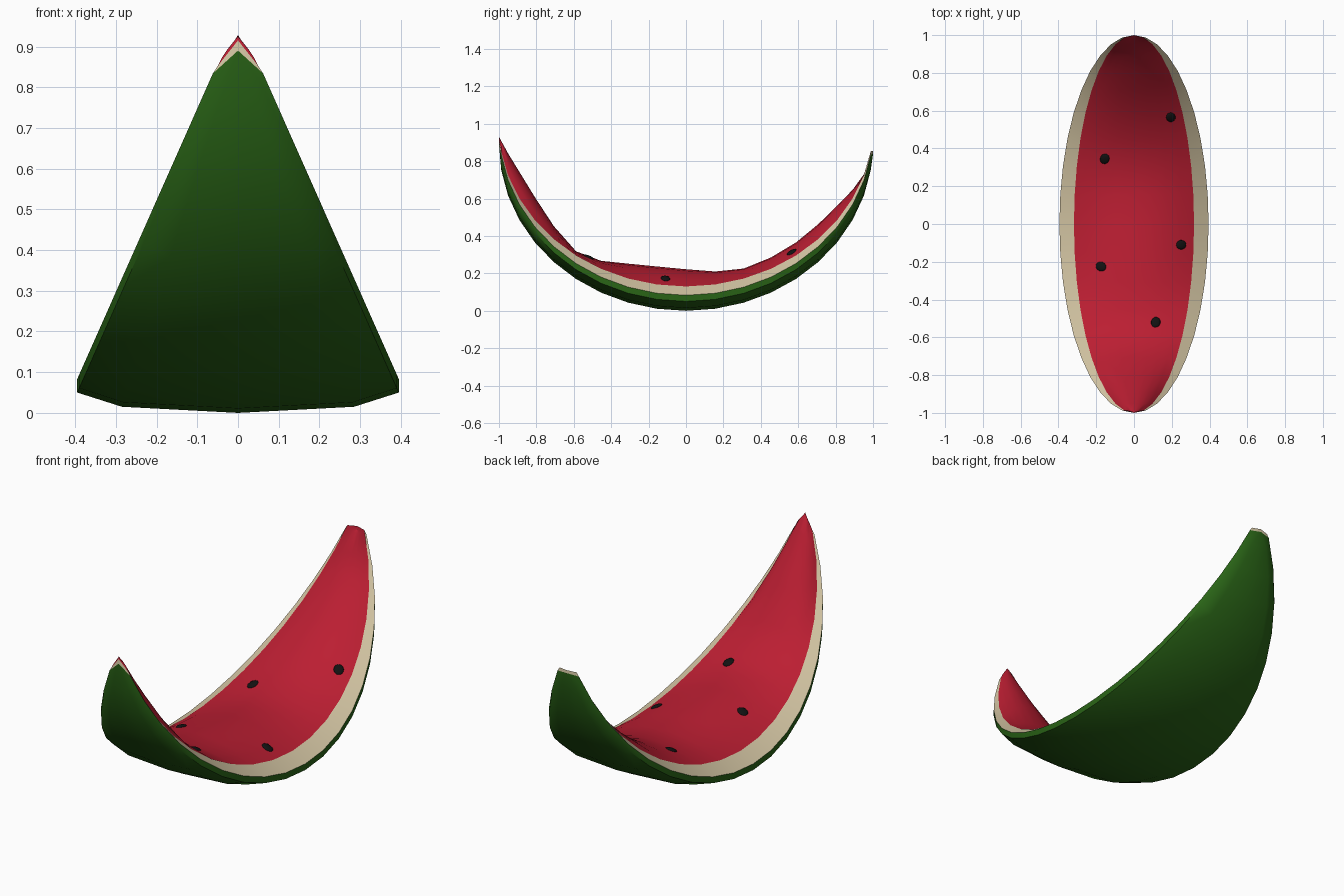
import bpy, bmesh, math
from mathutils import Vector, Matrix

if "Cube" in bpy.data.objects:
    bpy.data.objects.remove(bpy.data.objects["Cube"])

R_Z = 0.89          # height of the lengthwise arc
STATIONS = 20       # 9 degree steps from front tip to back tip

# height of the flesh ridge at every station, front to back (bitten, so uneven)
RIDGE = [.93, .908, .841, .743, .609, .453, .318, .267, .252, .237, .222,
         .21, .226, .285, .365, .463, .563, .647, .73, .825, .835]


def material(name, rgb):
    m = bpy.data.materials.new(name)
    m.diffuse_color = (*rgb, 1)
    m.use_nodes = True
    m.node_tree.nodes["Principled BSDF"].inputs["Base Color"].default_value = m.diffuse_color
    return m


def station(i):
    a = math.radians(-90 + 9 * i)
    c = max(math.cos(a), 0.0)
    return math.sin(a), c, R_Z * (1 - c)


def half_rind(i):
    y, c, z = station(i)
    if i in (0, STATIONS):
        z = 0.89 if i == 0 else 0.84
        return [(0, y, z)] * 4
    return [(x * c, y, z + dz) for x, dz in
            ((0, 0), (.285, .015), (.395, .05), (.395, .083))]


def flesh_edge(i):
    y, c, z = station(i)
    if i == 0:
        return (0, y, .915)
    if i == STATIONS:
        return (0, y, .856)
    return (.318 * c, y, z + .083 + .047 * math.sqrt(c))


def half_flesh(i):
    x, y, z = flesh_edge(i)
    return [(x * t, y, z + (RIDGE[i] - z) * (1 - t * t))
            for t in (0, .3, .55, .8, 1)]


def mirrored(half):
    return [(-x, y, z) for x, y, z in half[:0:-1]] + half


def loft(name, strips, mat, angle):
    """Skin each strip of cross-sections into one smooth shell."""
    bm = bmesh.new()
    for rows, flip in strips:
        vs = [[bm.verts.new(p) for p in row] for row in rows]
        for a, b in zip(vs, vs[1:]):
            for k in range(len(a) - 1):
                f = [a[k], a[k + 1], b[k + 1], b[k]]
                bm.faces.new(f[::-1] if flip else f)
    bmesh.ops.remove_doubles(bm, verts=bm.verts, dist=1e-4)
    finish(name, bm, mat, angle)


def finish(name, bm, mat, angle):
    me = bpy.data.meshes.new(name)
    bm.to_mesh(me)
    bm.free()
    ob = bpy.data.objects.new(name, me)
    bpy.context.collection.objects.link(ob)
    me.materials.append(mat)
    bpy.ops.object.select_all(action='DESELECT')
    ob.select_set(True)
    bpy.context.view_layer.objects.active = ob
    bpy.ops.object.shade_smooth_by_angle(angle=math.radians(angle))


green = material("rind_green", (.022, .125, .008))
cream = material("pith_cream", (.68, .58, .38))
red = material("flesh_red", (.5, .013, .032))
black = material("seed_black", (.006, .006, .006))
N = range(STATIONS + 1)

# green outer rind
loft("rind", [([mirrored(half_rind(i)) for i in N], True)], green, 50)

# cream band between rind and flesh, both sides
right = [[half_rind(i)[-1], flesh_edge(i)] for i in N]
left = [[(-x, y, z) for x, y, z in row] for row in right]
loft("pith", [(right, True), (left, False)], cream, 50)

# red bitten flesh
loft("flesh", [([mirrored(half_flesh(i)) for i in N], False)], red, 60)


def flesh_point(x, y):
    """Point on the flesh surface above (x, y)."""
    s = (math.degrees(math.asin(y)) + 90) / 9
    i = int(s)
    y0, y1 = station(i)[0], station(i + 1)[0]
    t = (y - y0) / (y1 - y0)

    def height(j):
        ex, _, ez = flesh_edge(j)
        return ez + (RIDGE[j] - ez) * (1 - (x / ex) ** 2)
    return Vector((x, y, height(i) * (1 - t) + height(i + 1) * t))


# flat seeds lying in the flesh
bm = bmesh.new()
for x, y in ((.195, .565), (-.155, .345), (.25, -.11), (-.175, -.225), (.115, -.52)):
    p, e = flesh_point(x, y), .01
    n = (flesh_point(x + e, y) - p).cross(flesh_point(x, y + e) - p).normalized()
    rot = n.to_track_quat('Z', 'Y').to_matrix().to_4x4()
    bmesh.ops.create_uvsphere(
        bm, u_segments=12, v_segments=8, radius=1,
        matrix=Matrix.Translation(p) @ rot @ Matrix.Diagonal((.025, .03, .009, 1)))
finish("seeds", bm, black, 60)
